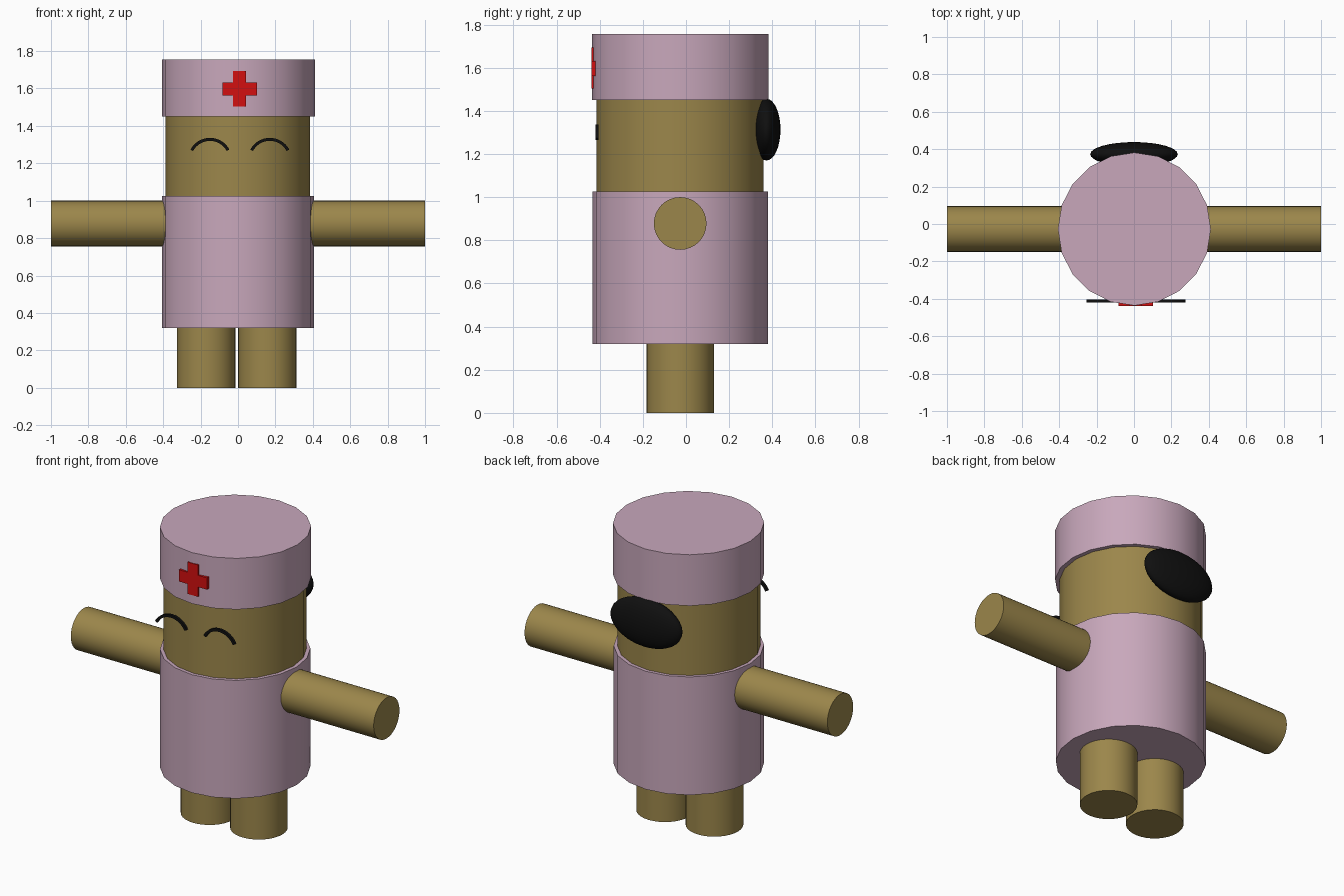
import bpy, bmesh, math

if "Cube" in bpy.data.objects:
    bpy.data.objects.remove(bpy.data.objects["Cube"])

CY = -0.027  # shared axis of torso, head and limbs


def material(name, rgb):
    m = bpy.data.materials.new(name)
    m.diffuse_color = (*rgb, 1)
    m.use_nodes = True
    m.node_tree.nodes["Principled BSDF"].inputs["Base Color"].default_value = m.diffuse_color
    return m


PINK = material("pink_cloth", (0.58, 0.39, 0.50))
SKIN = material("tan_skin", (0.33, 0.24, 0.07))
RED = material("red", (0.65, 0.005, 0.005))
BLACK = material("black", (0.005, 0.005, 0.005))


def finish(name, mat, smooth=True):
    ob = bpy.context.object
    ob.name = name
    ob.data.materials.append(mat)
    if smooth:
        bpy.ops.object.shade_smooth_by_angle(angle=math.radians(30))
    return ob


def upright(name, x, r, z0, z1, sides, mat):
    bpy.ops.mesh.primitive_cylinder_add(vertices=sides, radius=r, depth=z1 - z0,
                                        location=(x, CY, (z0 + z1) / 2))
    finish(name, mat)


def plate(name, outline, y0, y1, mat):
    """Extrude an x-z outline from y0 back to y1."""
    bm = bmesh.new()
    face = bm.faces.new([bm.verts.new((x, y0, z)) for x, z in outline])
    ext = bmesh.ops.extrude_face_region(bm, geom=[face])
    moved = [g for g in ext["geom"] if isinstance(g, bmesh.types.BMVert)]
    bmesh.ops.translate(bm, verts=moved, vec=(0, y1 - y0, 0))
    bmesh.ops.recalc_face_normals(bm, faces=bm.faces)
    me = bpy.data.meshes.new(name)
    bm.to_mesh(me)
    bm.free()
    me.materials.append(mat)
    bpy.context.collection.objects.link(bpy.data.objects.new(name, me))


# Torso, head and hat
upright("torso", 0, 0.407, 0.32, 1.025, 20, PINK)
upright("head", -0.001, 0.387, 0.98, 1.46, 20, SKIN)
upright("hat", 0.002, 0.409, 1.45, 1.755, 20, PINK)

# Legs and arms
for side, s, leg_x in (("left", -1, -0.169), ("right", 1, 0.157)):
    upright(side + "_leg", leg_x, 0.156, 0, 0.33, 32, SKIN)
    bpy.ops.mesh.primitive_cylinder_add(vertices=32, radius=0.122, depth=0.7,
                                        location=(s * 0.65, CY, 0.878),
                                        rotation=(0, math.pi / 2, 0))
    finish(side + "_arm", SKIN)

# Flattened hair bun on the back of the head
bpy.ops.mesh.primitive_uv_sphere_add(segments=32, ring_count=16, radius=1,
                                     location=(0, 0.373, 1.313))
bun = finish("hair_bun", BLACK)
bun.scale = (0.234, 0.065, 0.143)

# Closed smiling eyes: thin arc strips
for side, ex in (("left", -0.15), ("right", 0.17)):
    R, half, n = 0.118, math.radians(62), 16
    angles = [-half + 2 * half * i / n for i in range(n + 1)]

    def arc(r, seq):
        return [(ex + r * math.sin(a), 1.218 + r * math.cos(a)) for a in seq]

    plate(side + "_eye", arc(R, angles) + arc(R - 0.016, reversed(angles)),
          -0.42, -0.405, BLACK)

# Red cross badge on the hat
x0, x1, x2, x3 = -0.082, -0.026, 0.042, 0.102
z0, z1, z2, z3 = 1.503, 1.562, 1.632, 1.693
plate("cross_badge", [(x1, z0), (x2, z0), (x2, z1), (x3, z1), (x3, z2), (x2, z2),
                      (x2, z3), (x1, z3), (x1, z2), (x0, z2), (x0, z1), (x1, z1)],
      -0.439, -0.41, RED)
